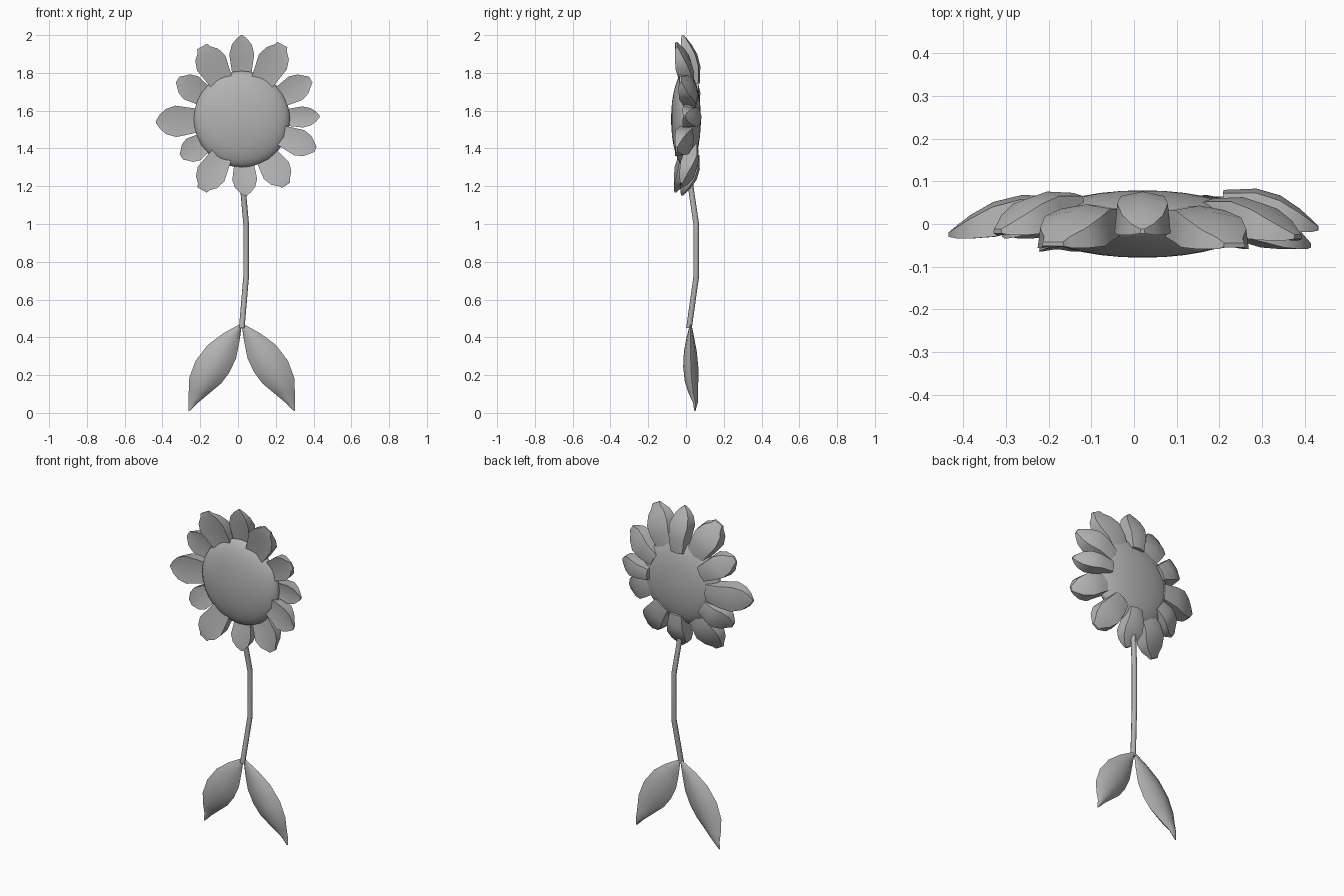
import bpy, bmesh, math
from mathutils import Vector

cube = bpy.data.objects.get("Cube")
if cube:
    bpy.data.objects.remove(cube)

grey = bpy.data.materials.new("plain grey")
grey.use_nodes = True
colour = (0.45, 0.45, 0.45, 1)
grey.diffuse_color = colour
grey.node_tree.nodes["Principled BSDF"].inputs["Base Color"].default_value = colour

CENTRE = Vector((0.02, 0, 1.555))


def finish(obj, angle):
    obj.data.materials.append(grey)
    bpy.ops.object.select_all(action='DESELECT')
    obj.select_set(True)
    bpy.context.view_layer.objects.active = obj
    bpy.ops.object.shade_smooth_by_angle(angle=math.radians(angle))


def loft(name, rings, angle):
    """Skin a row of equal rings and cap both ends."""
    bm = bmesh.new()
    rows = [[bm.verts.new(p) for p in ring] for ring in rings]
    n = len(rows[0])
    for a, b in zip(rows, rows[1:]):
        for i in range(n):
            j = (i + 1) % n
            bm.faces.new((a[i], a[j], b[j], b[i]))
    bm.faces.new(rows[0])
    bm.faces.new(rows[-1])
    bmesh.ops.recalc_face_normals(bm, faces=bm.faces)
    mesh = bpy.data.meshes.new(name)
    bm.to_mesh(mesh)
    bm.free()
    obj = bpy.data.objects.new(name, mesh)
    bpy.context.collection.objects.link(obj)
    finish(obj, angle)


# Domed seed disc
bpy.ops.mesh.primitive_uv_sphere_add(segments=32, ring_count=16, radius=1,
                                     location=CENTRE, rotation=(math.pi / 2, 0, 0))
disc = bpy.context.object
disc.name = "seed_disc"
disc.scale = (0.255, 0.255, 0.079)
finish(disc, 60)

# Petal stations: fraction of length, width factor, front y, back y
STATIONS = [(0, 0.66, 0.0, 0.065), (0.35, 0.86, -0.015, 0.068), (0.6, 1.0, -0.03, 0.052),
            (0.8, 0.8, -0.034, 0.022), (0.92, 0.45, -0.034, -0.002), (1, 0, -0.03, -0.02)]
INNER = 0.19


def petal(name, x, z, half, shift, blunt):
    tip = Vector((x, 0, z)) - CENTRE
    length = tip.length
    out = tip.normalized()
    side = Vector((-out.z, 0, out.x))
    rings = []
    for t, w, front, back in STATIONS:
        mid = CENTRE + out * (INNER + (length - INNER) * t)
        h = half * max(w, blunt)
        cup = 0.012 * w
        section = [(-h, front), (0, front + cup), (h, front),
                   (h * 0.9, back - cup), (0, back), (-h * 0.9, back - cup)]
        rings.append([mid + side * s + Vector((0, y + shift, 0)) for s, y in section])
    loft(name, rings, 35)


# Tip x, tip z, half width, depth shift, tip bluntness
PETALS = [(0.02, 2.0, 0.066, 0.008, 0.08), (0.235, 1.95, 0.084, -0.025, 0.35),
          (0.385, 1.765, 0.072, -0.005, 0.25), (0.432, 1.57, 0.056, 0.015, 0.1),
          (0.41, 1.395, 0.072, -0.025, 0.2), (0.255, 1.205, 0.08, 0.0, 0.3),
          (0.04, 1.15, 0.066, 0.005, 0.12), (-0.19, 1.18, 0.08, -0.03, 0.35),
          (-0.3, 1.355, 0.068, 0.0, 0.25), (-0.435, 1.54, 0.083, 0.0, 0.06),
          (-0.32, 1.765, 0.072, 0.008, 0.25), (-0.19, 1.94, 0.085, -0.022, 0.35)]
for i, spec in enumerate(PETALS):
    petal(f"petal_{i + 1}", *spec)

# Bent stem
path = [(0.02, 0.016, 0.45), (0.043, 0.054, 0.72), (0.043, 0.054, 1.0),
        (0.026, 0.026, 1.19), (0.022, 0.02, 1.25)]
rings = []
for x, y, z in path:
    rings.append([(x + 0.015 * math.cos(a), y + 0.015 * math.sin(a), z)
                  for a in (k * math.tau / 8 for k in range(8))])
loft("stem", rings, 50)

# Leaf stations: inner edge x z, outer edge x z, mid y, half thickness
LEAF = [(0.022, 0.45, 0.03, 0.47, 0.025, 0.006), (0.032, 0.38, 0.12, 0.42, 0.023, 0.02),
        (0.05, 0.29, 0.2, 0.36, 0.023, 0.034), (0.085, 0.215, 0.265, 0.275, 0.025, 0.04),
        (0.13, 0.155, 0.298, 0.185, 0.029, 0.036), (0.19, 0.105, 0.301, 0.11, 0.038, 0.026),
        (0.25, 0.055, 0.301, 0.055, 0.05, 0.013), (0.293, 0.012, 0.302, 0.01, 0.047, 0.003)]
US = [-1, -0.6, 0, 0.6, 1]
for name, sign in (("left_leaf", 1), ("right_leaf", -1)):
    rings = []
    for xa, za, xb, zb, y, h in LEAF:
        a, b = Vector((xa, y, za)), Vector((xb, y, zb))
        loop = [(u, -1) for u in US] + [(u, 1) for u in US[-2:0:-1]]
        ring = []
        for u, face in loop:
            p = a.lerp(b, (u + 1) / 2)
            p.y += face * h * (1 - u * u)
            p.x = 0.02 + sign * (p.x - 0.02)
            ring.append(p)
        rings.append(ring)
    loft(name, rings, 60)
